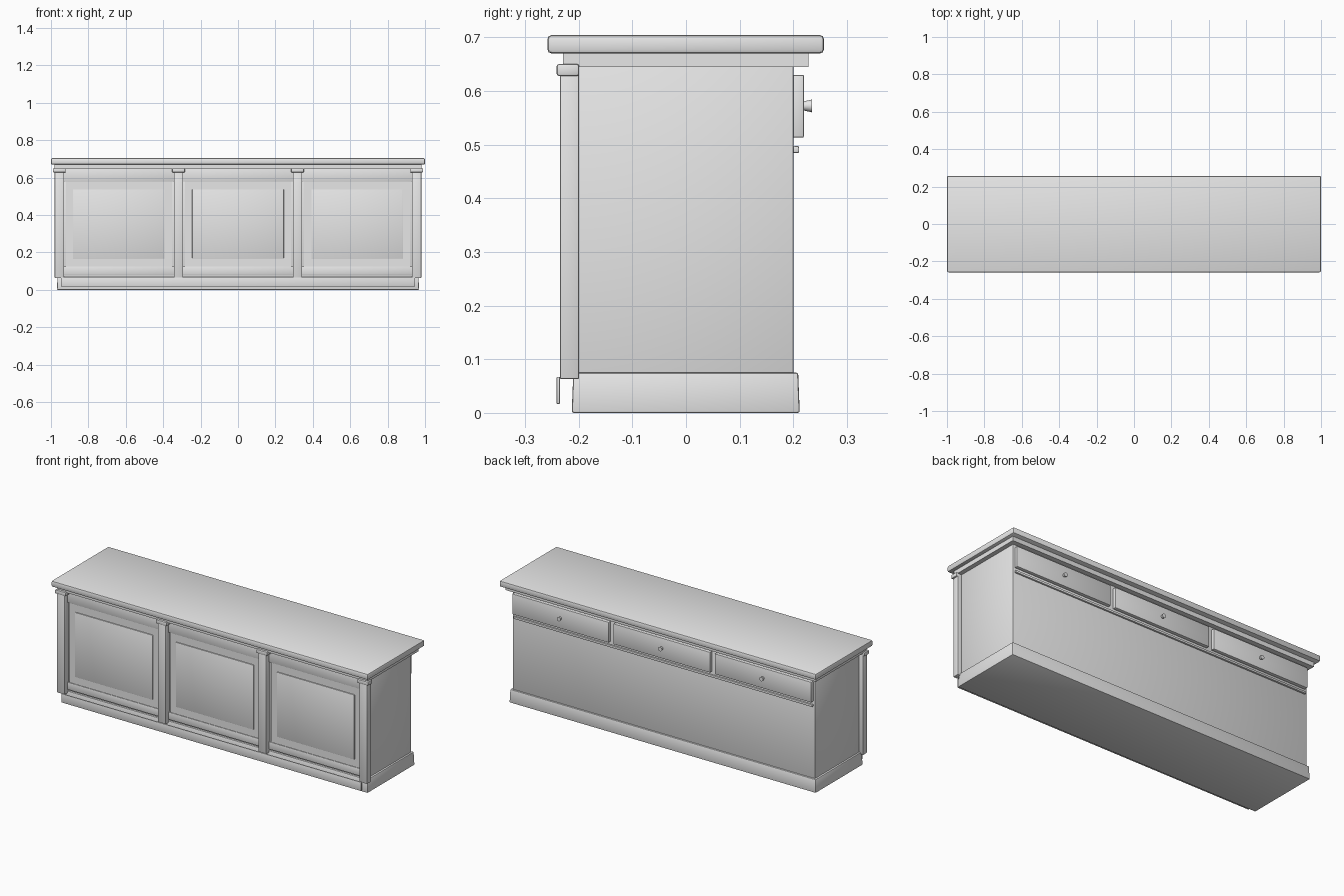
import bpy
import bmesh
from math import radians, pi
from mathutils import Matrix, Vector

cube = bpy.data.objects.get("Cube")
if cube:
    bpy.data.objects.remove(cube, do_unlink=True)

paint = bpy.data.materials.new("light_grey_paint")
paint.use_nodes = True
GREY = (0.8, 0.8, 0.8, 1)
paint.diffuse_color = GREY
paint.node_tree.nodes["Principled BSDF"].inputs["Base Color"].default_value = GREY

parts = []


def finish(name, bm):
    mesh = bpy.data.meshes.new(name)
    bm.to_mesh(mesh)
    bm.free()
    mesh.materials.append(paint)
    obj = bpy.data.objects.new(name, mesh)
    bpy.context.collection.objects.link(obj)
    parts.append(obj)
    return obj


def box(name, x, y, z, bevel=0.0, taper=0.0):
    """Box from (min, max) ranges, with optional rounded edges and inward top taper."""
    lo, hi = Vector((x[0], y[0], z[0])), Vector((x[1], y[1], z[1]))
    size = hi - lo
    bm = bmesh.new()
    bmesh.ops.create_cube(bm, size=1)
    bmesh.ops.scale(bm, vec=size, verts=bm.verts)
    bmesh.ops.translate(bm, vec=(lo + hi) / 2, verts=bm.verts)
    for v in bm.verts:
        if taper and v.co.z > lo.z + size.z / 2:
            v.co.x -= taper if v.co.x > 0 else -taper
            v.co.y -= taper if v.co.y > 0 else -taper
    if bevel:
        bmesh.ops.bevel(bm, geom=bm.edges[:], offset=bevel, segments=2,
                        profile=0.5, affect='EDGES')
    return finish(name, bm)


def span(centre, width):
    return centre - width / 2, centre + width / 2


# Carcass, plinth and top
box("carcass", (-0.955, 0.955), (-0.2, 0.2), (0.07, 0.65), 0.002)
box("plinth", (-0.968, 0.968), (-0.213, 0.212), (0, 0.075), 0.004, taper=0.003)
box("kick_plate", (-0.947, 0.947), (-0.241, -0.235), (0.017, 0.067), 0.001)
box("top_moulding", (-0.98, 0.98), (-0.229, 0.228), (0.645, 0.672))
box("worktop", (-1, 1), (-0.258, 0.257), (0.67, 0.704), 0.007)

# Front posts with caps
for i, cx in enumerate((-0.955, -0.318, 0.318, 0.955)):
    box(f"post_{i + 1}", span(cx, 0.05), (-0.235, -0.199), (0.063, 0.635), 0.003)
    box(f"post_cap_{i + 1}", span(cx, 0.068), (-0.241, -0.199), (0.628, 0.65), 0.004)

# Front bays: framed door with a raised field
for i, cx in enumerate((-0.637, 0, 0.637)):
    for side, z in (("top", (0.58, 0.648)), ("bottom", (0.083, 0.125))):
        box(f"{side}_rail_{i + 1}", span(cx, 0.59), (-0.209, -0.199), z, 0.001)
    box(f"door_{i + 1}", span(cx, 0.566), (-0.206, -0.199), (0.125, 0.58))
    box(f"door_field_{i + 1}", span(cx, 0.49), (-0.211, -0.2), (0.168, 0.537), 0.002)

# Back drawers with flared knobs
for i, cx in enumerate((-0.64, 0, 0.64)):
    box(f"drawer_{i + 1}", span(cx, 0.61), (0.199, 0.22), (0.513, 0.63), 0.003)
    bm = bmesh.new()
    place = Matrix.Translation((cx, 0.226, 0.572)) @ Matrix.Rotation(-pi / 2, 4, 'X')
    bmesh.ops.create_cone(bm, cap_ends=True, segments=16, radius1=0.008,
                          radius2=0.012, depth=0.018, matrix=place)
    finish(f"knob_{i + 1}", bm)

# Bead under the drawers
box("drawer_bead", (-0.945, 0.945), (0.199, 0.211), (0.484, 0.497), 0.003)

# Smooth the rounded edges, keep corners crisp
bpy.ops.object.select_all(action='DESELECT')
for obj in parts:
    obj.select_set(True)
bpy.context.view_layer.objects.active = parts[0]
bpy.ops.object.shade_smooth_by_angle(angle=radians(30))
